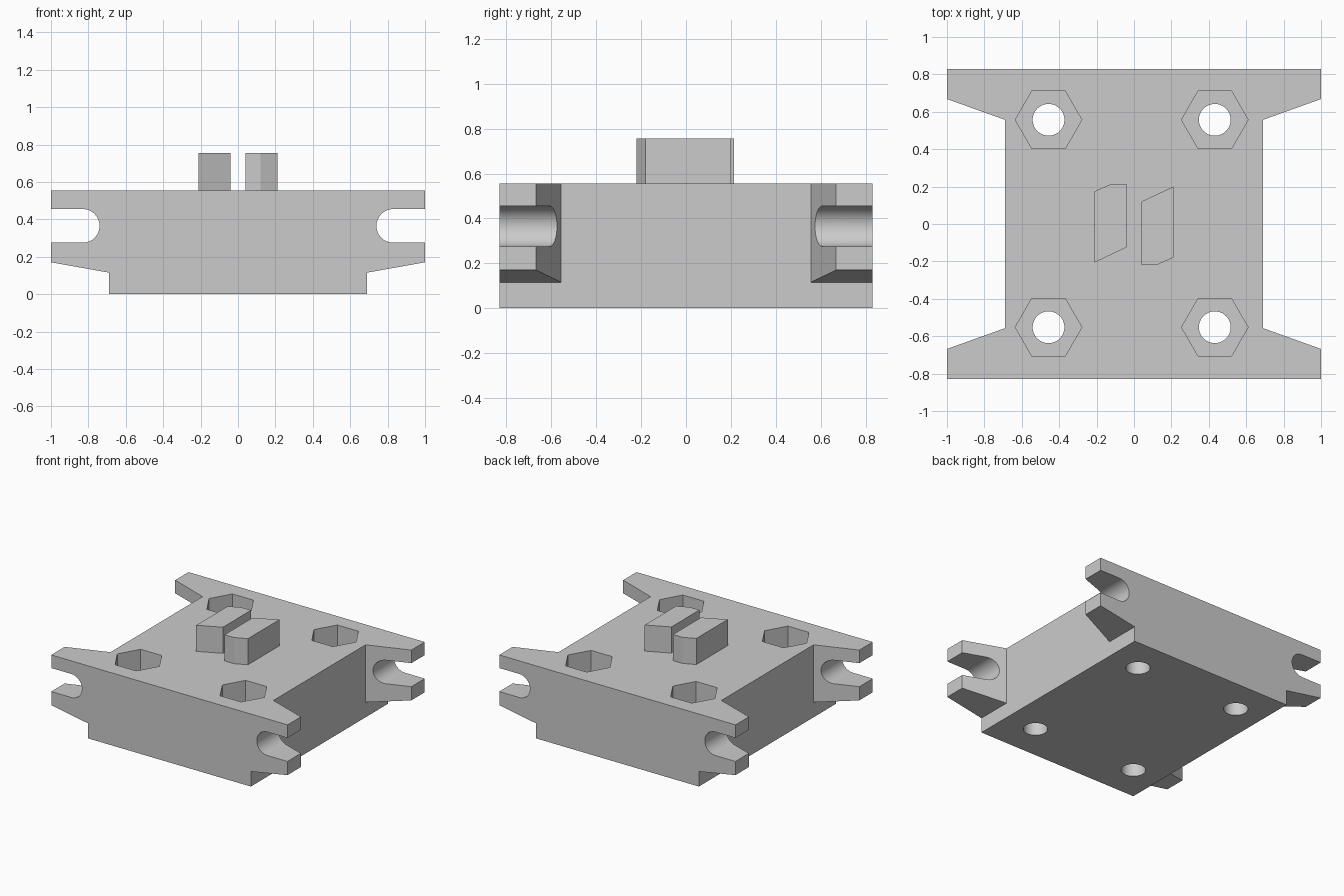
import bpy, bmesh, math
from mathutils import Vector

if "Cube" in bpy.data.objects:
    bpy.data.objects.remove(bpy.data.objects["Cube"])

grey = bpy.data.materials.new("plain grey")
grey.diffuse_color = (0.6, 0.6, 0.6, 1)
grey.use_nodes = True
grey.node_tree.nodes["Principled BSDF"].inputs["Base Color"].default_value = grey.diffuse_color


def prism(name, points, lo, hi, axis="z"):
    """Extrude a 2D outline from lo to hi along z (xy outline) or y (xz outline)."""
    place = (lambda p, t: (p[0], p[1], t)) if axis == "z" else (lambda p, t: (p[0], t, p[1]))
    bm = bmesh.new()
    face = bm.faces.new([bm.verts.new(place(p, lo)) for p in points])
    res = bmesh.ops.extrude_face_region(bm, geom=[face])
    moved = [g for g in res["geom"] if isinstance(g, bmesh.types.BMVert)]
    shift = Vector((0, 0, hi - lo)) if axis == "z" else Vector((0, hi - lo, 0))
    bmesh.ops.translate(bm, verts=moved, vec=shift)
    bmesh.ops.recalc_face_normals(bm, faces=bm.faces)
    mesh = bpy.data.meshes.new(name)
    bm.to_mesh(mesh)
    bm.free()
    mesh.materials.append(grey)
    obj = bpy.data.objects.new(name, mesh)
    bpy.context.collection.objects.link(obj)
    return obj


def boolean(obj, tool, operation):
    """Apply a boolean and remove the cutter."""
    mod = obj.modifiers.new("cut", "BOOLEAN")
    mod.operation, mod.object, mod.solver = operation, tool, "EXACT"
    bpy.context.view_layer.objects.active = obj
    bpy.ops.object.modifier_apply(modifier=mod.name)
    bpy.data.objects.remove(tool, do_unlink=True)


def ring(cx, cy, r, n):
    return [(cx + r * math.cos(2 * math.pi * i / n), cy + r * math.sin(2 * math.pi * i / n))
            for i in range(n)]


def mirror_x(half):
    """Close a right-hand half outline with its mirror image."""
    return half + [(-x, y) for x, y in reversed(half)]


# Front profile: stepped underside, sloped ears, rounded side slots
arc = [(0.83 - 0.09 * math.sin(math.pi * i / 16), 0.365 - 0.09 * math.cos(math.pi * i / 16))
       for i in range(17)]
front = [(0.69, 0), (0.69, 0.115), (1.1, 0.188), (1.1, 0.275)] + arc + [(1.1, 0.455), (1.1, 0.555)]
body = prism("mounting_block", mirror_x(front), -0.9, 0.9, "y")

# Plan outline: four tapered ears
plan = [(1, -0.83), (1, -0.668), (0.69, -0.557), (0.69, 0.557), (1, 0.668), (1, 0.83)]
boolean(body, prism("plan_cutter", mirror_x(plan), -0.1, 0.7), "INTERSECT")

# Hexagonal nut pockets with through holes
for x in (-0.457, 0.432):
    for y in (-0.552, 0.557):
        boolean(body, prism("nut_cutter", ring(x, y, 0.178, 6), 0.26, 0.7), "DIFFERENCE")
        boolean(body, prism("hole_cutter", ring(x, y, 0.085, 40), -0.1, 0.4), "DIFFERENCE")

bpy.ops.object.select_all(action="DESELECT")
body.select_set(True)
bpy.context.view_layer.objects.active = body
bpy.ops.object.shade_smooth_by_angle(angle=math.radians(25))

# Plain raised bosses in the middle, the second turned half round
boss = [(-0.21, -0.205), (-0.04, -0.125), (-0.04, 0.215), (-0.12, 0.215), (-0.21, 0.175)]
prism("left_boss", boss, 0.55, 0.755)
prism("right_boss", [(-x, -y - 0.005) for x, y in boss], 0.55, 0.755)
